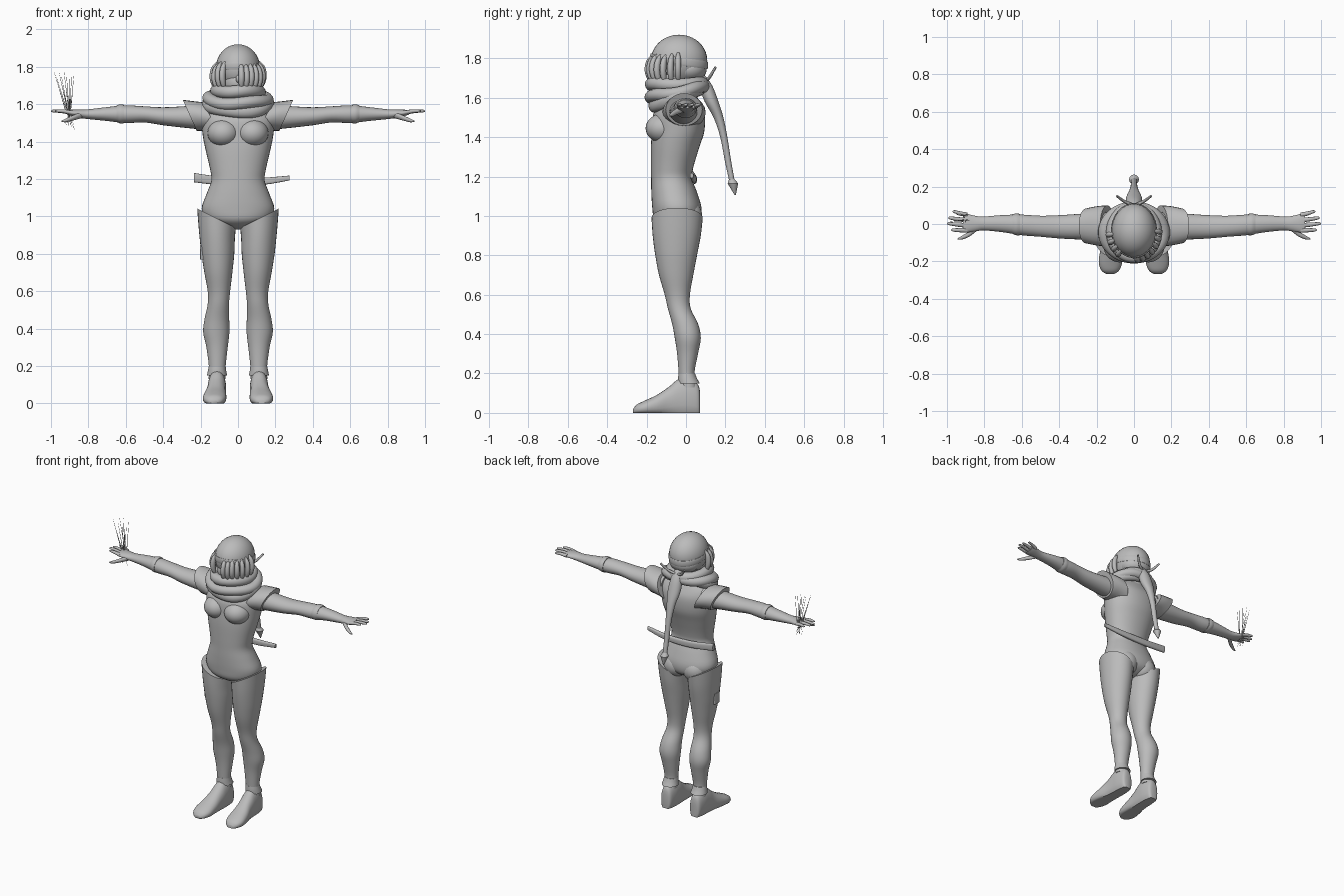
import bpy, bmesh, math, random
from mathutils import Vector

random.seed(4)
grey = bpy.data.materials.new("plain grey")
grey.diffuse_color = (0.5, 0.5, 0.5, 1)
X, Y, Z = Vector((1, 0, 0)), Vector((0, 1, 0)), Vector((0, 0, 1))


def finish(name, bm):
    bmesh.ops.recalc_face_normals(bm, faces=bm.faces)
    me = bpy.data.meshes.new(name)
    bm.to_mesh(me)
    bm.free()
    me.materials.append(grey)
    ob = bpy.data.objects.new(name, me)
    bpy.context.collection.objects.link(ob)
    bpy.ops.object.select_all(action='DESELECT')
    ob.select_set(True)
    bpy.context.view_layer.objects.active = ob
    bpy.ops.object.shade_smooth_by_angle(angle=math.radians(45))
    return ob


def smooth_path(pts, steps, closed):
    """Catmull-Rom through tuples of any length."""
    n, out = len(pts), []
    get = (lambda i: pts[i % n]) if closed else (lambda i: pts[max(0, min(n - 1, i))])
    for i in range(n if closed else n - 1):
        p = [get(i + k) for k in (-1, 0, 1, 2)]
        for s in range(steps):
            t = s / steps
            out.append([0.5 * (2 * b + (c - a) * t + (2 * a - 5 * b + 4 * c - d) * t * t
                               + (3 * b - a - 3 * c + d) * t ** 3) for a, b, c, d in zip(*p)])
    if not closed:
        out.append(list(pts[-1]))
    return out


def sweep(name, pts, axis=None, ref=Y, closed=False, side=1, sides=24, steps=4, power=2, warp=None):
    """Skin elliptical rings (x, y, z, a, b); side=-1 mirrors in x, warp edits each vertex."""
    path = smooth_path(pts, steps, closed)
    bm, rings, n = bmesh.new(), [], len(path)
    for i, p in enumerate(path):
        c = Vector(p[:3])
        if axis:
            t = axis
        else:
            q = path[(i + 1) % n] if closed else path[min(n - 1, i + 1)]
            r = path[i - 1] if closed else path[max(0, i - 1)]
            t = (Vector(q[:3]) - Vector(r[:3])).normalized()
        u = ref.cross(t).normalized()
        v = t.cross(u)
        ring = []
        for k in range(sides):
            w = 2 * math.pi * k / sides
            cw, sw = math.cos(w), math.sin(w)
            co = (c + u * math.copysign(abs(cw) ** (2 / power), cw) * max(p[3], .0005)
                  + v * math.copysign(abs(sw) ** (2 / power), sw) * max(p[4], .0005))
            if warp:
                warp(co)
            co.x *= side
            ring.append(bm.verts.new(co))
        rings.append(ring)
    for i in range(n if closed else n - 1):
        a, b = rings[i], rings[(i + 1) % n]
        for k in range(sides):
            j = (k + 1) % sides
            bm.faces.new((a[k], a[j], b[j], b[k]))
    if not closed:
        bm.faces.new(rings[0])
        bm.faces.new(rings[-1])
    return finish(name, bm)


def ball(name, c, r):
    bm = bmesh.new()
    bmesh.ops.create_uvsphere(bm, u_segments=32, v_segments=20, radius=1)
    for v in bm.verts:
        v.co = Vector(c) + Vector(a * b for a, b in zip(v.co, r))
    return finish(name, bm)


def loop(name, z, dip, rx, ry, cy, a, b, wave=0.0):
    """Closed band round the head or neck; dip lowers the front."""
    pts = []
    for k in range(16):
        t = 2 * math.pi * k / 16
        pts.append((rx * math.sin(t), cy - ry * math.cos(t),
                    z - dip * math.cos(t) + wave * math.sin(3 * t), a, b))
    return sweep(name, pts, ref=Z, closed=True, sides=14)


# torso
torso = [(.93, -.045, .02, .02), (.945, -.045, .08, .07), (.98, -.045, .165, .115), (1.04, -.046, .194, .125),
         (1.12, -.060, .168, .116), (1.19, -.073, .143, .104), (1.25, -.070, .149, .108), (1.35, -.055, .172, .123),
         (1.43, -.040, .188, .133), (1.52, -.035, .195, .130), (1.58, -.025, .170, .095), (1.63, -.03, .09, .07)]
sweep("torso", [(0, y, z, a, b) for z, y, a, b in torso], axis=Z, power=2.15, sides=40)
sweep("neck", [(0, -.03, 1.55, .09, .09), (0, -.04, 1.66, .08, .09), (0, -.04, 1.73, .08, .09)], axis=Z)

# head, face, back hair and headband
ball("cranium", (0, -.035, 1.79), (.119, .143, .13))
ball("lower_face", (0, -.065, 1.715), (.088, .108, .09))
ball("nose", (0, -.172, 1.735), (.012, .016, .02))
ball("back_hair", (0, .012, 1.745), (.106, .093, .07))
loop("headband", 1.785, -.02, .119, .143, -.035, .004, .02)


# hair locks framing the face
def lock(i, deg):
    t = math.radians(deg)
    d = Vector((math.sin(t), -math.cos(t), 0))
    prof = [(.86, 1.825, .006, .006), (1.0, 1.795, .014, .016), (1.06, 1.745, .016, .018),
            (1.0, 1.70, .013, .014), (.9, 1.67, .004, .004)]
    j = random.uniform(-.006, .006)
    sweep(f"hair_lock_{i}", [(.128 * s * d.x, -.035 + .15 * s * d.y, z + j, a, b) for s, z, a, b in prof],
          axis=Z, ref=d, sides=12)


for i, deg in enumerate((8, 20, 32, 45, 59, 74, 88, -38, -52, -67, -82)):
    lock(i, deg)

# ponytail, its pointed weight and the tie
sweep("ponytail", [(0, .07, 1.715, .025, .025), (0, .10, 1.66, .038, .034), (0, .13, 1.58, .044, .035),
                   (0, .165, 1.50, .03, .025), (0, .192, 1.40, .020, .018), (0, .213, 1.28, .017, .016),
                   (0, .233, 1.18, .015, .014)], axis=Z)
sweep("ponytail_weight", [(0, .232, 1.19, .012, .012), (0, .238, 1.165, .027, .027), (0, .25, 1.105, .003, .003)],
      axis=Z, steps=1, sides=12)
for s in (1, -1):
    sweep("tie_end", [(0, .10, 1.685, .008, .008), (.05, .12, 1.705, .009, .008), (.092, .15, 1.755, .006, .006)],
          side=s, sides=10)

# scarf folds
loop("scarf_upper_fold", 1.668, .0, .115, .13, -.045, .034, .034, .004)
loop("scarf_middle_fold", 1.628, .025, .155, .13, -.045, .036, .033, .006)
loop("scarf_lower_fold", 1.605, .045, .165, .118, -.045, .028, .034, -.005)


# leggings: top edge slants up to the outside
def slant(co):
    co.z += .5 * (co.x - .115) * max(0, min(1, (co.z - .8) / .19))


def ground(co):
    co.z = max(0, co.z)


def cap_shear(co):
    co.x += .45 * (co.z - 1.54)


leg = [(.99, .115, -.045, .103, .130), (.90, .113, -.047, .096, .122), (.80, .108, -.050, .088, .106),
       (.70, .105, -.050, .075, .087), (.60, .102, -.044, .060, .064), (.53, .105, -.034, .057, .058),
       (.45, .113, -.004, .066, .066), (.38, .116, .009, .070, .066), (.30, .112, .008, .057, .053),
       (.20, .111, .003, .045, .040), (.13, .112, .012, .045, .045)]
foot = [(.072, .112, .10, .022), (.06, .112, .145, .038), (.01, .112, .175, .048), (-.04, .113, .17, .050),
        (-.09, .116, .13, .052), (-.15, .122, .09, .060), (-.21, .126, .062, .062), (-.25, .127, .042, .046),
        (-.268, .127, .02, .02)]
arm = [(.15, -.01, 1.53, .075, .070), (.28, -.014, 1.531, .069, .058), (.40, -.015, 1.535, .062, .048),
       (.50, -.012, 1.545, .056, .043), (.60, -.005, 1.546, .055, .047), (.70, .002, 1.547, .046, .037),
       (.80, .003, 1.546, .037, .026), (.84, .002, 1.548, .040, .023), (.89, .004, 1.553, .049, .017),
       (.915, .006, 1.556, .046, .011)]
fingers = [(.048, .970, .066), (.020, .993, .032), (-.008, 1.0, .002), (-.034, .978, -.032)]

for s, tag in ((1, "left"), (-1, "right")):
    ball(f"{tag}_bust", (s * .078, -.115, 1.445), (.085, .09, .075))
    ball(f"{tag}_buttock", (s * .075, .0, 1.0), (.085, .082, .085))
    sweep(f"{tag}_legging", [(x, y, z, a, b) for z, x, y, a, b in leg], axis=Z, side=s, warp=slant, sides=32)
    sweep(f"{tag}_ankle_cuff", [(.111, .004, .20, .045, .042), (.112, .008, .175, .049, .048),
                                (.112, .015, .15, .054, .055)], axis=Z, side=s)
    sweep(f"{tag}_foot", [(x, y, .4 * h, a, .6 * h) for y, x, h, a in foot], axis=Y, ref=Z,
          side=s, warp=ground, power=2.2)
    sweep(f"{tag}_shoulder_cap", [(.15, -.01, 1.525, .11, .085), (.20, -.01, 1.535, .105, .08),
                                  (.258, -.01, 1.54, .093, .083)], axis=X, ref=Z, side=s, warp=cap_shear)
    sweep(f"{tag}_arm", arm, axis=X, ref=Z, side=s)
    sweep(f"{tag}_glove_edge", [(.61, -.003, 1.547, .057, .049), (.63, -.002, 1.548, .058, .051),
                                (.65, 0, 1.549, .053, .044)], axis=X, ref=Z, side=s)
    for k, (y0, xt, yt) in enumerate(fingers):
        sweep(f"{tag}_finger_{k}", [(.89, y0, 1.554, .013, .011), ((.89 + xt) / 2, (y0 + yt) / 2, 1.562, .011, .010),
                                    (xt - .01, yt, 1.563, .008, .007), (xt, yt, 1.562, .002, .002)],
              axis=X, ref=Z, side=s, sides=12)
    sweep(f"{tag}_thumb", [(.835, -.015, 1.543, .018, .018), (.88, -.052, 1.527, .015, .014),
                           (.92, -.073, 1.513, .010, .010), (.943, -.08, 1.508, .003, .003)],
          axis=X, ref=Z, side=s, sides=12)

# short blade in its sheath across the lower back
sweep("sheathed_blade", [(-.235, .028, 1.207, .011, .025), (-.12, .038, 1.192, .012, .023),
                         (0, .043, 1.185, .012, .022), (.14, .040, 1.188, .012, .019),
                         (.275, .028, 1.205, .009, .013)], axis=X, ref=Z, power=3)

# thigh pouch
sweep("thigh_pouch", [(-.190, -.06, .845, .014, .03), (-.188, -.06, .77, .014, .028)],
      axis=Z, power=5, steps=1)

# fan of throwing needles held between the fingers of one hand
for k in range(9):
    f = k / 8 - .5
    g = random.uniform(-.5, .5)
    low = Vector((-.897 - .05 * f, .03 + .03 * g, 1.455 + random.uniform(0, .04)))
    top = Vector((-.93 + .105 * f, .03 + .07 * g, 1.775 - random.uniform(0, .04)))
    mid = low.lerp(top, .35)
    mid.x = -.908 + .03 * f
    sweep(f"needle_{k}", [(*low, .0006, .0006), (*mid, .0022, .0022), (*top, .0006, .0006)],
          axis=Z, steps=1, sides=6)
